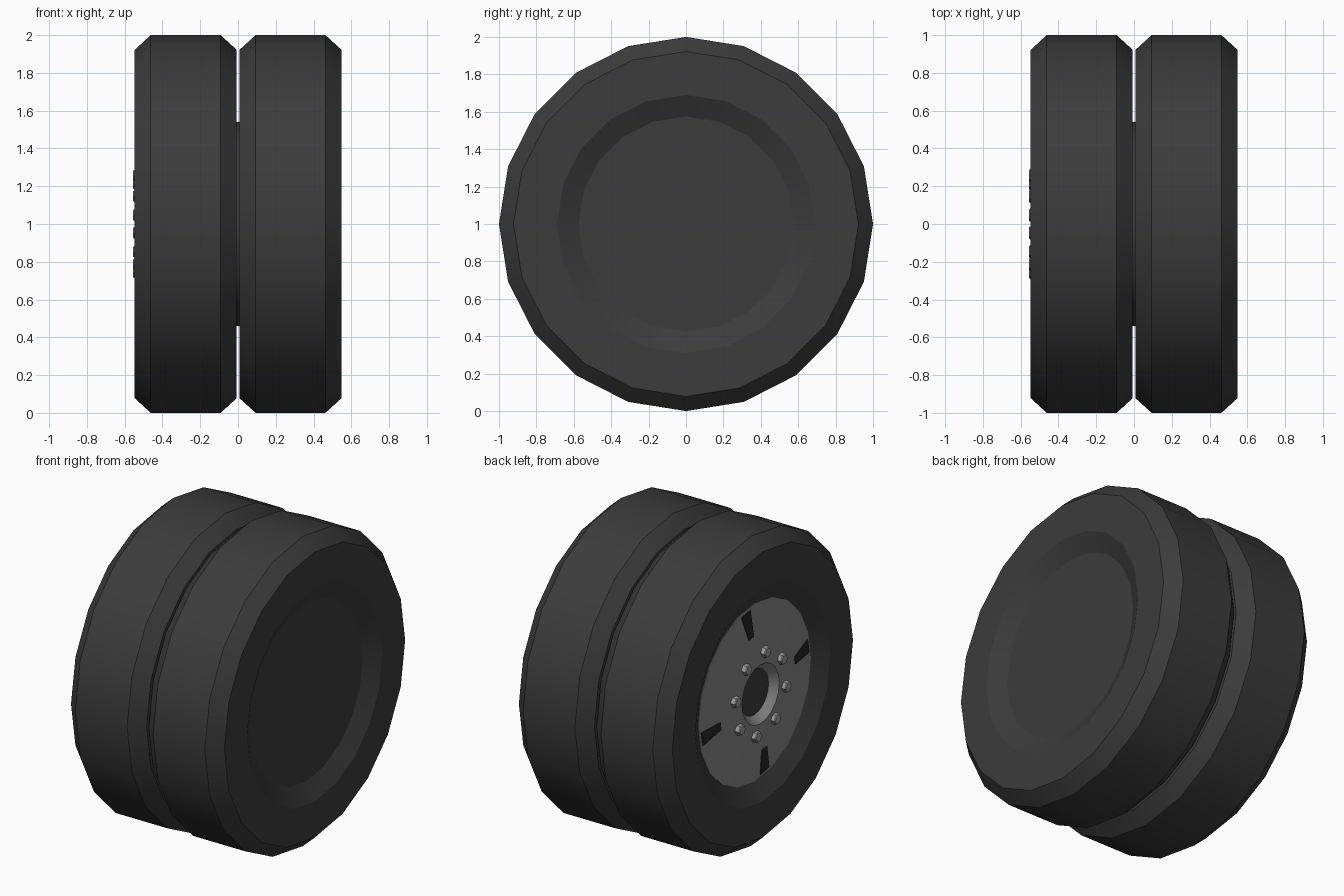
import bpy, bmesh, math
from math import cos, sin, pi, radians

if "Cube" in bpy.data.objects:
    bpy.data.objects.remove(bpy.data.objects["Cube"])


def material(name, c):
    m = bpy.data.materials.new(name)
    m.diffuse_color = (*c, 1)
    m.use_nodes = True
    m.node_tree.nodes["Principled BSDF"].inputs["Base Color"].default_value = m.diffuse_color
    return m


rubber = material("black_rubber", (0.045, 0.045, 0.045))
steel = material("grey_steel", (0.25, 0.25, 0.255))
bolt = material("light_steel", (0.36, 0.36, 0.36))
dark = material("dark_slot", (0.02, 0.02, 0.02))


def finish(name, bm, mat):
    bmesh.ops.recalc_face_normals(bm, faces=bm.faces)
    me = bpy.data.meshes.new(name)
    bm.to_mesh(me)
    bm.free()
    me.materials.append(mat)
    ob = bpy.data.objects.new(name, me)
    bpy.context.collection.objects.link(ob)
    bpy.ops.object.select_all(action='DESELECT')
    ob.select_set(True)
    bpy.context.view_layer.objects.active = ob
    bpy.ops.object.shade_smooth_by_angle(angle=radians(25))
    return ob


def lathe(name, profile, mat, n=20, cy=0.0, cz=1.0):
    """Revolve (x, radius) points about the axle and cap both ends."""
    bm = bmesh.new()
    rings = [[bm.verts.new((x, cy + r * cos(2 * pi * i / n), cz + r * sin(2 * pi * i / n)))
              for i in range(n)] for x, r in profile]
    for a, b in zip(rings, rings[1:]):
        for i in range(n):
            j = (i + 1) % n
            bm.faces.new((a[i], a[j], b[j], b[i]))
    bm.faces.new(rings[0])
    bm.faces.new(rings[-1])
    return finish(name, bm, mat)


# Tyres: flat tread, chamfered shoulders, dished sidewalls
for name, x0 in (("outer_tyre", -0.547), ("inner_tyre", 0.008)):
    w, d = 0.54, 0.06
    lathe(name, [(x0 + d, 0.575), (x0, 0.69), (x0, 0.922), (x0 + 0.085, 1.0),
                 (x0 + w - 0.085, 1.0), (x0 + w, 0.922), (x0 + w, 0.69),
                 (x0 + w - d, 0.575)], rubber)

# Drum joining the two tyres
lathe("joining_drum", [(-0.08, 0.54), (0.08, 0.54)], rubber)


def rim_x(r):
    """Axial position of the shallow cone of the rim at radius r."""
    return -0.49 - 0.043 * (0.575 - r) / 0.385


# Rim with recessed hub
lathe("rim", [(-0.46, 0.575), (rim_x(0.575), 0.575), (rim_x(0.19), 0.19), (-0.475, 0.135)], steel)

# Eight hexagonal wheel nuts
for k in range(8):
    a = radians(45 * k + 10.5)
    lathe("wheel_nut", [(-0.51, 0.035), (-0.55, 0.035), (-0.555, 0.03)], bolt, 6,
          0.26 * cos(a), 1 + 0.26 * sin(a))

# Four tapered vent slots, laid on the rim cone
bm = bmesh.new()
for k in range(4):
    a = radians(90 * k - 10)
    pts = [(0.55, 0.045), (0.55, -0.045), (0.385, -0.025), (0.385, 0.025)]
    layers = []
    for off in (-0.005, 0.003):
        layers.append([bm.verts.new((rim_x(r) + off, r * cos(a) - t * sin(a),
                                     1 + r * sin(a) + t * cos(a))) for r, t in pts])
    top, low = layers
    bm.faces.new(top)
    bm.faces.new(low)
    for i in range(4):
        j = (i + 1) % 4
        bm.faces.new((top[i], top[j], low[j], low[i]))
finish("vent_slots", bm, dark)
